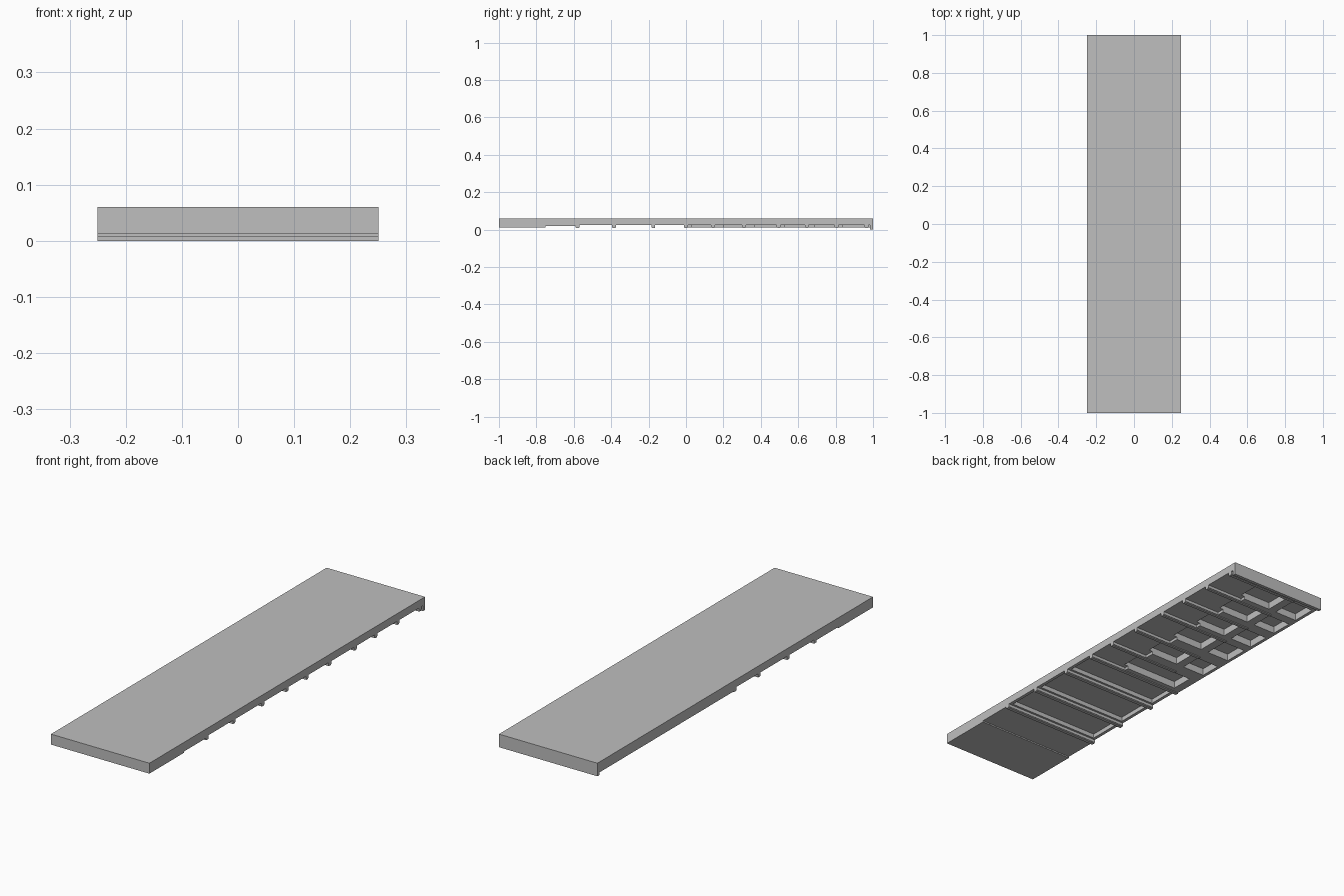
import bpy, bmesh
from mathutils import Vector

if "Cube" in bpy.data.objects:
    bpy.data.objects.remove(bpy.data.objects["Cube"])

grey = bpy.data.materials.new("plain grey")
grey.diffuse_color = (0.52, 0.52, 0.52, 1)
grey.use_nodes = True
grey.node_tree.nodes["Principled BSDF"].inputs["Base Color"].default_value = grey.diffuse_color


def boxes(name, ranges):
    """One object made of separate boxes (x0, x1, y0, y1, z0, z1)."""
    bm = bmesh.new()
    for x0, x1, y0, y1, z0, z1 in ranges:
        verts = bmesh.ops.create_cube(bm, size=1)["verts"]
        for v in verts:
            v.co = Vector(((x0 + x1) / 2 + v.co.x * (x1 - x0),
                           (y0 + y1) / 2 + v.co.y * (y1 - y0),
                           (z0 + z1) / 2 + v.co.z * (z1 - z0)))
    mesh = bpy.data.meshes.new(name)
    bm.to_mesh(mesh)
    bm.free()
    ob = bpy.data.objects.new(name, mesh)
    mesh.materials.append(grey)
    bpy.context.collection.objects.link(ob)
    return ob


# main slab
slab = boxes("slab", [(-0.25, 0.25, -1, 1, 0.012, 0.06)])

# rib centre lines along the underside
front_ribs = [-0.58, -0.385, -0.175, 0.0]
rows = [(0.03, 0.135), (0.2, 0.3), (0.37, 0.485),
        (0.53, 0.635), (0.69, 0.795), (0.84, 0.955)]

# shallow notches: full width in the front half, open to the right in the back half
shallow = [(-0.3, 0.3, -0.75, -0.59, -0.1, 0.018)]
for a, b in zip(front_ribs, front_ribs[1:]):
    shallow.append((-0.3, 0.3, a + 0.01, b - 0.01, -0.1, 0.025))
for a, b in zip([0.01] + [r[1] + 0.02 for r in rows], [r[1] for r in rows] + [0.985]):
    shallow.append((0.06, 0.3, a, b, -0.1, 0.025))

# deep pockets: inset panels in front, staggered pairs at the back
deep = []
for a, b in zip(front_ribs, front_ribs[1:]):
    deep.append((-0.235, 0.235, a + 0.02, b - 0.02, -0.2, 0.045))
for i, (a, b) in enumerate(rows):
    if i == 0:
        deep.append((-0.21, 0.08, a, b, -0.2, 0.045))
    else:
        deep.append((-0.08, 0.08, a, b, -0.2, 0.045))
        deep.append((-0.235, -0.12, a, b, -0.2, 0.045))

cutters = [boxes("notch_cutter", shallow), boxes("pocket_cutter", deep)]
for c in cutters:
    c.hide_render = True
    m = slab.modifiers.new(c.name, 'BOOLEAN')
    m.object = c
    m.operation = 'DIFFERENCE'
    m.solver = 'EXACT'

# bake the cuts and remove the cutters
deps = bpy.context.evaluated_depsgraph_get()
slab.data = bpy.data.meshes.new_from_object(slab.evaluated_get(deps))
slab.modifiers.clear()
for c in cutters:
    bpy.data.objects.remove(c)

# narrow lips standing below the slab
boxes("front_ribs", [(-0.25, 0.25, y - 0.008, y + 0.008, 0.008, 0.02)
                     for y in front_ribs])
boxes("back_ribs", [(-0.12, 0.25, b + 0.003, b + 0.017, 0.008, 0.02)
                    for a, b in rows])
boxes("end_lip", [(-0.25, 0.25, 0.985, 1.0, 0.0, 0.02)])
